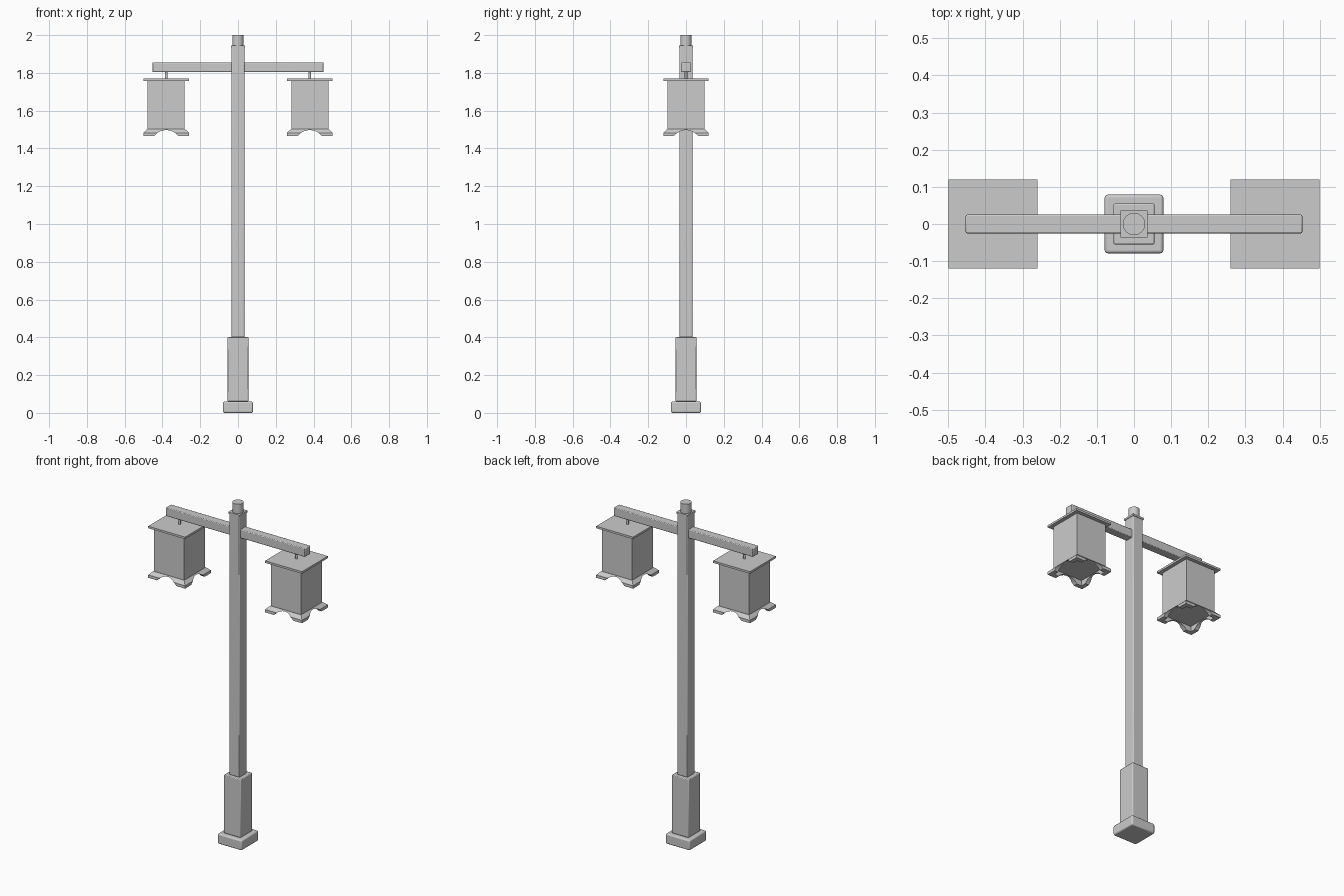
import bpy, bmesh
from math import pi

if "Cube" in bpy.data.objects:
    bpy.data.objects.remove(bpy.data.objects["Cube"])


def finish(obj):
    bpy.ops.object.select_all(action='DESELECT')
    obj.select_set(True)
    bpy.context.view_layer.objects.active = obj
    bpy.ops.object.shade_smooth_by_angle()
    return obj


def box(name, hx, hy, z0, z1, x=0, bevel=0, segments=2):
    bpy.ops.mesh.primitive_cube_add(size=2, location=(x, 0, (z0 + z1) / 2))
    obj = bpy.context.object
    obj.name = name
    obj.scale = (hx, hy, (z1 - z0) / 2)
    bpy.ops.object.transform_apply(location=False, rotation=False, scale=True)
    if bevel:
        mod = obj.modifiers.new("bevel", 'BEVEL')
        mod.width, mod.segments = bevel, segments
    return finish(obj)


def cylinder(name, r, z0, z1, x=0, sides=32):
    bpy.ops.mesh.primitive_cylinder_add(
        vertices=sides, radius=r, depth=z1 - z0, location=(x, 0, (z0 + z1) / 2))
    obj = bpy.context.object
    obj.name = name
    return finish(obj)


def square_ring(name, profile, x):
    # sweep a closed (half width, z) profile round four corners
    bm = bmesh.new()
    loops = [[bm.verts.new((sx * w, sy * w, z)) for w, z in profile]
             for sx, sy in ((-1, -1), (1, -1), (1, 1), (-1, 1))]
    n = len(profile)
    for i in range(4):
        a, b = loops[i], loops[(i + 1) % 4]
        for j in range(n):
            k = (j + 1) % n
            bm.faces.new((a[j], b[j], b[k], a[k]))
    bmesh.ops.recalc_face_normals(bm, faces=bm.faces)
    mesh = bpy.data.meshes.new(name)
    bm.to_mesh(mesh)
    bm.free()
    obj = bpy.data.objects.new(name, mesh)
    obj.location.x = x
    bpy.context.collection.objects.link(obj)
    return obj


def arch_cutter(x, rotation):
    bpy.ops.mesh.primitive_cylinder_add(
        vertices=64, radius=0.08, depth=0.4, location=(x, 0, 1.417), rotation=rotation)
    obj = bpy.context.object
    obj.name = "arch_cutter"
    obj.hide_render = True
    obj.hide_set(True)
    return obj


# Post
box("base", 0.079, 0.079, 0, 0.06, bevel=0.008, segments=3)
box("lower_post", 0.055, 0.055, 0.06, 0.402, bevel=0.004)
box("shaft", 0.034, 0.034, 0.40, 1.94, bevel=0.005)
box("collar", 0.037, 0.037, 1.934, 1.945)
cylinder("top_cap", 0.03, 1.94, 2.0)

# Cross arm
box("cross_arm", 0.453, 0.025, 1.805, 1.855, bevel=0.004)

# Hanging lanterns
for side, x in (("left", -0.38), ("right", 0.38)):
    cylinder(side + "_hanger", 0.007, 1.765, 1.81, x, 16)
    box(side + "_lantern_roof", 0.12, 0.12, 1.757, 1.769, x)
    box(side + "_lantern_body", 0.098, 0.098, 1.498, 1.76, x)
    skirt = square_ring(side + "_lantern_skirt",
                        [(0.095, 1.466), (0.12, 1.466), (0.12, 1.483),
                         (0.1, 1.502), (0.095, 1.502)], x)
    for rotation in ((pi / 2, 0, 0), (0, pi / 2, 0)):
        mod = skirt.modifiers.new("arch", 'BOOLEAN')
        mod.operation, mod.solver = 'DIFFERENCE', 'EXACT'
        mod.object = arch_cutter(x, rotation)
    finish(skirt)
